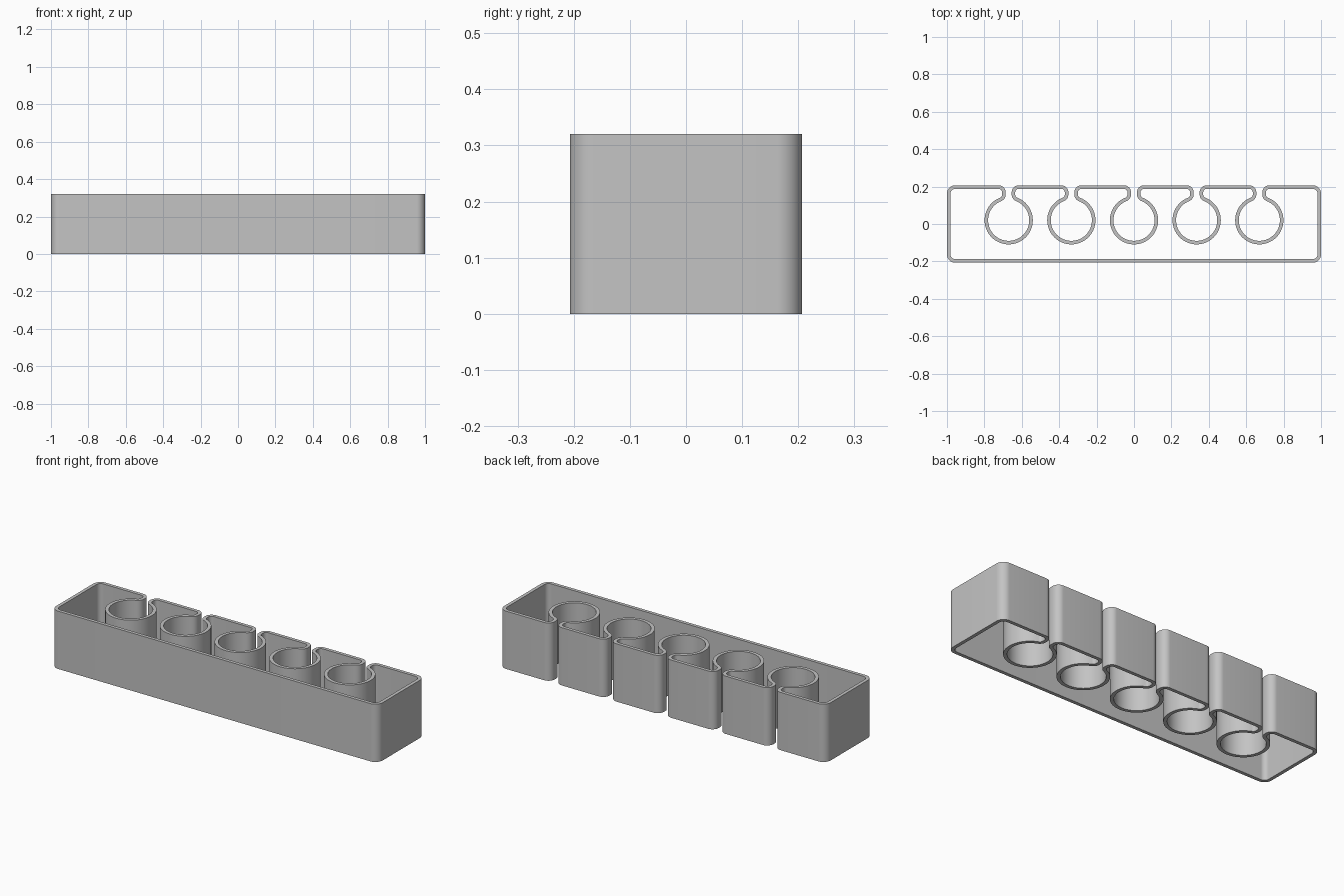
import bpy
import bmesh
from math import atan2, cos, sin, pi, radians

cube = bpy.data.objects.get("Cube")
if cube:
    bpy.data.objects.remove(cube)

# Overall size of the rack
HALF_X, HALF_Y, HEIGHT = 1.0, 0.207, 0.32
WALL = 0.019
CORNER = 0.045
# Round sockets opening through narrow slots in the back wall
SOCKETS, SPACING = 5, 0.335
SOCKET_Y, SOCKET_R = 0.02, 0.11
SLOT_HALF, LIP = 0.016, 0.038

outer, inner = [], []


def arc(cx, cy, radius, start, end, steps, hollow=False):
    """Add an arc of the wall; the wall's inside lies towards the arc centre unless hollow."""
    inside = radius + WALL if hollow else radius - WALL
    for i in range(steps + 1):
        a = start + (end - start) * i / steps
        outer.append((cx + radius * cos(a), cy + radius * sin(a)))
        inner.append((cx + inside * cos(a), cy + inside * sin(a)))


# Front corners, then the back left corner, going anticlockwise
corner_x, corner_y = HALF_X - CORNER, HALF_Y - CORNER
arc(-corner_x, -corner_y, CORNER, pi, 1.5 * pi, 12)
arc(corner_x, -corner_y, CORNER, 1.5 * pi, 2 * pi, 12)
arc(corner_x, corner_y, CORNER, 0, pi / 2, 12)

# Each socket: lip, neck fillet, round bore, neck fillet, lip
lip_x = SLOT_HALF + LIP
neck_rise = ((SOCKET_R + LIP) ** 2 - lip_x ** 2) ** 0.5
neck = atan2(neck_rise, lip_x)
for i in range(SOCKETS):
    x = ((SOCKETS - 1) / 2 - i) * SPACING
    arc(x + lip_x, HALF_Y - LIP, LIP, pi / 2, pi, 10)
    arc(x + lip_x, SOCKET_Y + neck_rise, LIP, pi, pi + neck, 10)
    arc(x, SOCKET_Y, SOCKET_R, neck, -pi - neck, 56, hollow=True)
    arc(x - lip_x, SOCKET_Y + neck_rise, LIP, -neck, 0, 10)
    arc(x - lip_x, HALF_Y - LIP, LIP, 0, pi / 2, 10)

# Back right corner closes the loop
arc(-corner_x, corner_y, CORNER, pi / 2, pi, 12)

# Raise the wall outline into a solid, open at top and bottom
bm = bmesh.new()
loops = [[bm.verts.new((px, py, z)) for px, py in pts]
         for pts, z in ((outer, 0), (outer, HEIGHT), (inner, HEIGHT), (inner, 0))]
count = len(outer)
for k in range(4):
    a, b = loops[k], loops[(k + 1) % 4]
    for i in range(count):
        j = (i + 1) % count
        bm.faces.new((a[i], a[j], b[j], b[i]))
bmesh.ops.remove_doubles(bm, verts=bm.verts, dist=0.00001)
bmesh.ops.recalc_face_normals(bm, faces=bm.faces)
mesh = bpy.data.meshes.new("socket_rack")
bm.to_mesh(mesh)
bm.free()

# Plain grey material
grey = bpy.data.materials.new("grey")
grey.use_nodes = True
colour = (0.55, 0.55, 0.55, 1)
grey.diffuse_color = colour
grey.node_tree.nodes["Principled BSDF"].inputs["Base Color"].default_value = colour
mesh.materials.append(grey)

rack = bpy.data.objects.new("socket_rack", mesh)
bpy.context.collection.objects.link(rack)
bpy.ops.object.select_all(action="DESELECT")
rack.select_set(True)
bpy.context.view_layer.objects.active = rack
bpy.ops.object.shade_smooth_by_angle(angle=radians(30))
